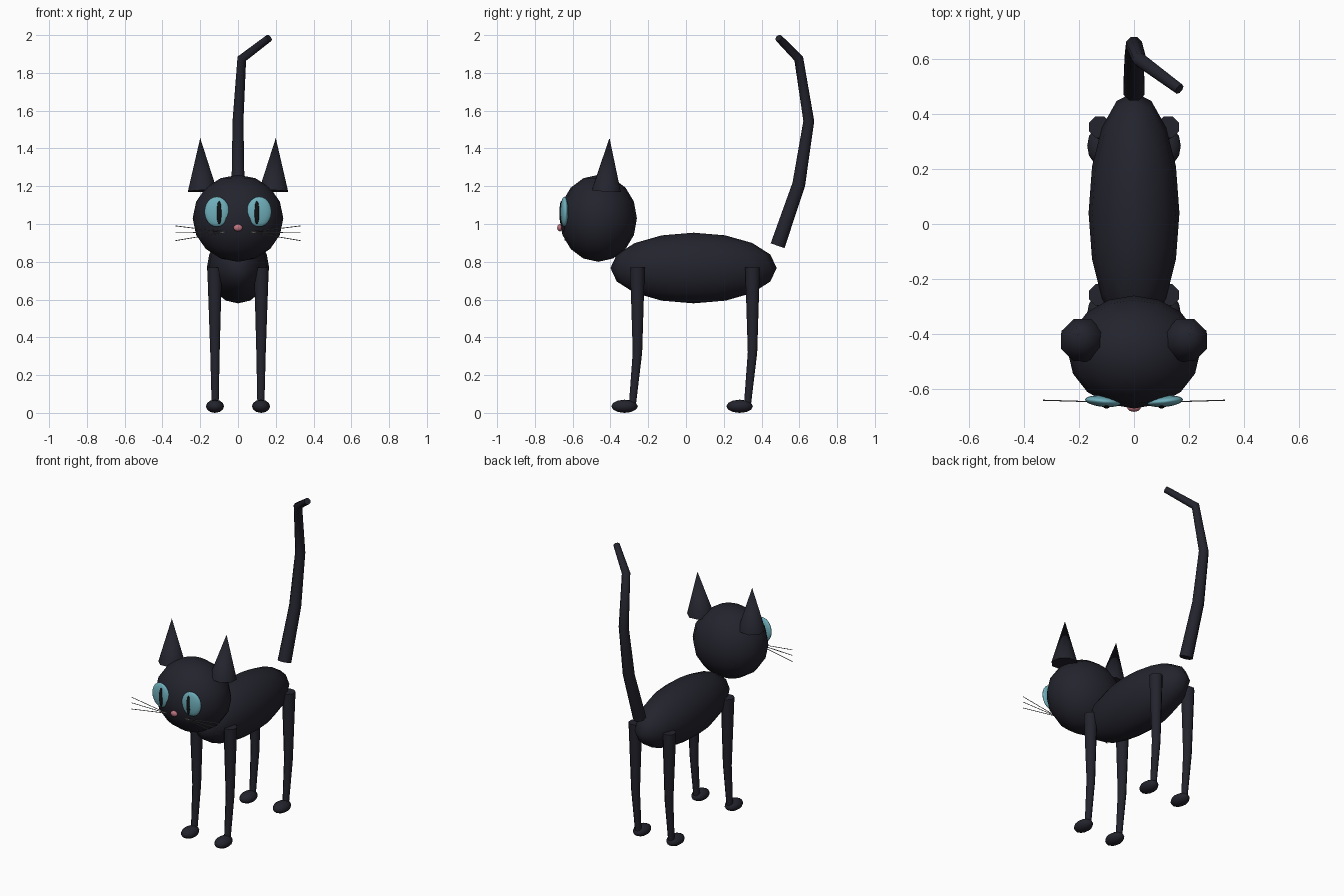
import bpy, bmesh, math
from mathutils import Vector, Matrix

cube = bpy.data.objects.get("Cube")
if cube:
    bpy.data.objects.remove(cube)


def material(name, rgb):
    m = bpy.data.materials.new(name)
    m.use_nodes = True
    m.diffuse_color = (*rgb, 1)
    bsdf = m.node_tree.nodes["Principled BSDF"]
    bsdf.inputs["Base Color"].default_value = (*rgb, 1)
    bsdf.inputs["Roughness"].default_value = 0.7
    return m


FUR = material("dark fur", (0.017, 0.017, 0.027))
TEAL = material("teal eye", (0.16, 0.43, 0.50))
BLACK = material("black pupil", (0.006, 0.006, 0.008))
PINK = material("pink nose", (0.50, 0.17, 0.21))
GREY = material("grey whisker", (0.18, 0.18, 0.18))


def finish(name, bm, mat):
    bmesh.ops.recalc_face_normals(bm, faces=bm.faces)
    mesh = bpy.data.meshes.new(name)
    bm.to_mesh(mesh)
    bm.free()
    mesh.materials.append(mat)
    obj = bpy.data.objects.new(name, mesh)
    bpy.context.collection.objects.link(obj)
    return obj


def ellipsoid(name, centre, radii, mat, segments=16, turn=0):
    bm = bmesh.new()
    bmesh.ops.create_uvsphere(bm, u_segments=segments, v_segments=segments // 2, radius=1)
    bm.transform(Matrix.Translation(centre) @ Matrix.Rotation(turn, 4, "Z")
                 @ Matrix.Diagonal((*radii, 1)))
    obj = finish(name, bm, mat)
    for p in obj.data.polygons:
        p.use_smooth = True
    return obj


def tube(name, points, radii, mat, sides=8):
    """Capped tube through the points; a zero radius makes a pointed tip."""
    bm = bmesh.new()
    pts = [Vector(p) for p in points]
    rings = []
    for i, (p, r) in enumerate(zip(pts, radii)):
        along = (pts[min(i + 1, len(pts) - 1)] - pts[max(i - 1, 0)]).normalized()
        u = along.cross(Vector((0, 1, 0.3))).normalized()
        v = along.cross(u)
        if r == 0:
            rings.append([bm.verts.new(p)] * sides)
            continue
        angles = [(k + 0.5) * math.tau / sides for k in range(sides)]
        rings.append([bm.verts.new(p + r * (math.cos(a) * u + math.sin(a) * v)) for a in angles])
    for a, b in zip(rings, rings[1:]):
        for k in range(sides):
            n = (k + 1) % sides
            corners = list(dict.fromkeys((a[k], a[n], b[n], b[k])))
            bm.faces.new(corners)
    for ring, r in ((rings[0], radii[0]), (rings[-1], radii[-1])):
        if r > 0:
            bm.faces.new(ring)
    obj = finish(name, bm, mat)
    bpy.ops.object.select_all(action="DESELECT")
    obj.select_set(True)
    bpy.context.view_layer.objects.active = obj
    bpy.ops.object.shade_smooth_by_angle(angle=math.radians(60))
    return obj


# Body, head and nose
ellipsoid("body", (0, 0.04, 0.767), (0.165, 0.44, 0.187), FUR)
ellipsoid("head", (0, -0.465, 1.03), (0.24, 0.205, 0.23), FUR)
ellipsoid("nose", (0, -0.668, 0.98), (0.024, 0.014, 0.019), PINK)

# Tail with a bent tip
tube("tail",
     [(0, 0.485, 0.885), (0, 0.597, 1.21), (0, 0.65, 1.545), (0.02, 0.597, 1.875), (0.165, 0.49, 1.985)],
     [0.042, 0.037, 0.031, 0.026, 0.02], FUR)

for side, s in (("left", 1), ("right", -1)):
    # Legs and paws
    for end, y in (("front", -0.257), ("back", 0.352)):
        tube(f"{end}_{side}_leg",
             [(s * 0.124, y, 0.77), (s * 0.122, y, 0.32), (s * 0.121, y - 0.027, 0.04)],
             [0.042, 0.027, 0.02], FUR)
        ellipsoid(f"{end}_{side}_paw", (s * 0.122, y - 0.068, 0.035), (0.048, 0.07, 0.035), FUR, 12)

    # Ears
    tube(f"{side}_ear", [(s * 0.188, -0.422, 1.175), (s * 0.2, -0.405, 1.455)], [0.083, 0], FUR)

    # Eyes with slit pupils
    ellipsoid(f"{side}_eye", (s * 0.112, -0.644, 1.065), (0.066, 0.02, 0.08), TEAL, 24, s * 0.1)
    ellipsoid(f"{side}_pupil", (s * 0.1, -0.661, 1.06), (0.013, 0.009, 0.062), BLACK, 16)

    # Whiskers
    for i, z in enumerate((0.99, 0.953, 0.912)):
        tube(f"{side}_whisker_{i + 1}",
             [(s * 0.065, -0.648, 0.957), (s * 0.33, -0.64, z)], [0.002, 0.002], GREY, 6)
